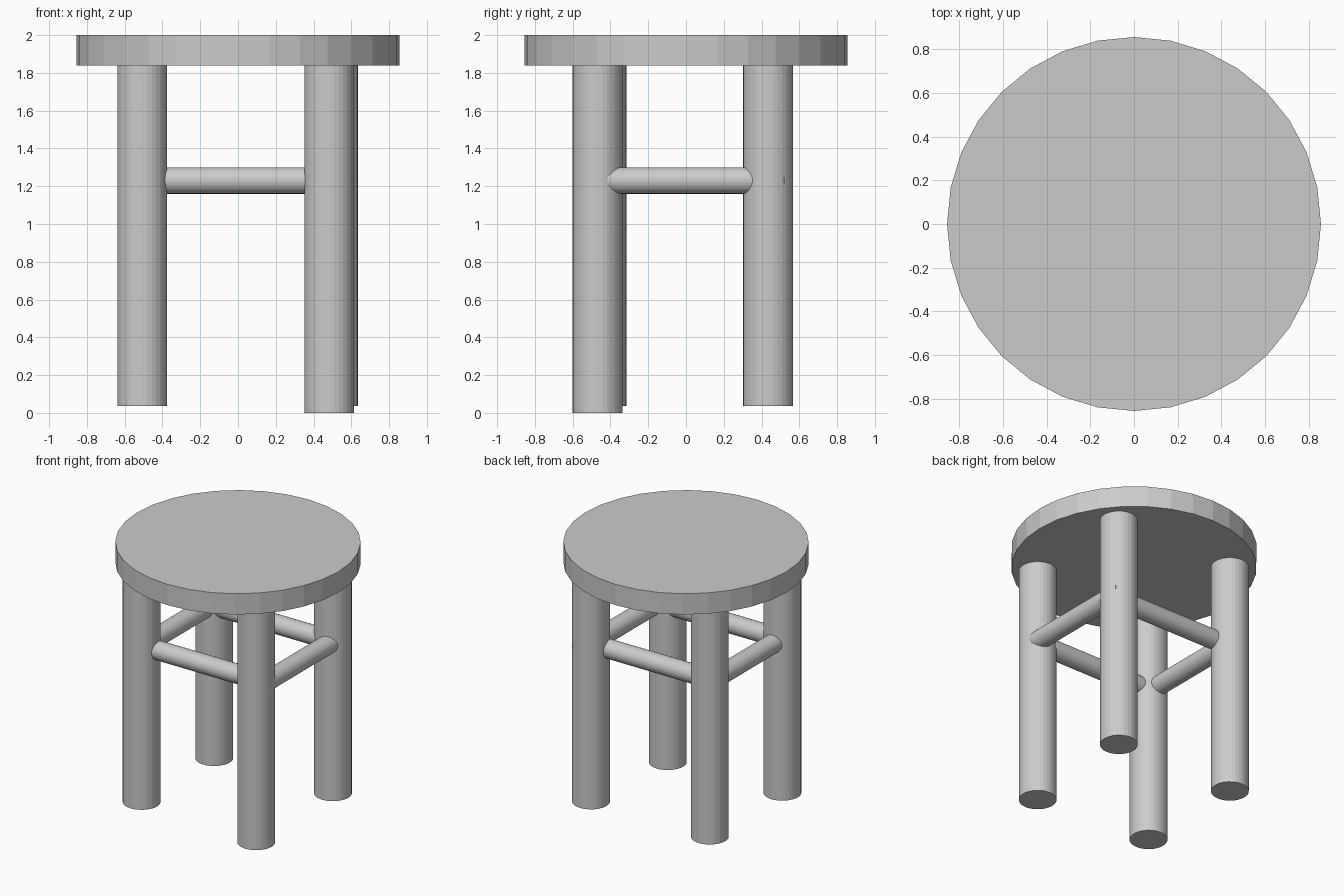
import bpy
from mathutils import Vector

if "Cube" in bpy.data.objects:
    bpy.data.objects.remove(bpy.data.objects["Cube"])


def rod(name, start, end, radius):
    """32-sided flat-shaded cylinder between two points."""
    a, b = Vector(start), Vector(end)
    axis = b - a
    bpy.ops.mesh.primitive_cylinder_add(
        vertices=32, radius=radius, depth=axis.length, location=(a + b) / 2,
        rotation=axis.to_track_quat('Z', 'Y').to_euler())
    ob = bpy.context.object
    ob.name = name
    return ob


# Round seat
rod("seat", (0, 0, 1.84), (0, 0, 2.0), 0.855)

# Legs: the front right one is slightly longer and set off from the others
LEG_R = 0.132
for name, x, y, bottom in (
        ("front_left_leg", -0.507, -0.447, 0.037),
        ("front_right_leg", 0.483, -0.468, 0.0),
        ("back_left_leg", -0.507, 0.435, 0.037),
        ("back_right_leg", 0.503, 0.435, 0.037)):
    rod(name, (x, y, bottom), (x, y, 1.845), LEG_R)

# Stretcher rungs joining the legs
RUNG_R, RUNG_Z = 0.07, 1.23
for name, y in (("front_rung", -0.43), ("back_rung", 0.398)):
    rod(name, (-0.5, y, RUNG_Z), (0.5, y, RUNG_Z), RUNG_R)
for name, x in (("left_rung", -0.51), ("right_rung", 0.535)):
    rod(name, (x, -0.521, RUNG_Z), (x, 0.521, RUNG_Z), RUNG_R)
